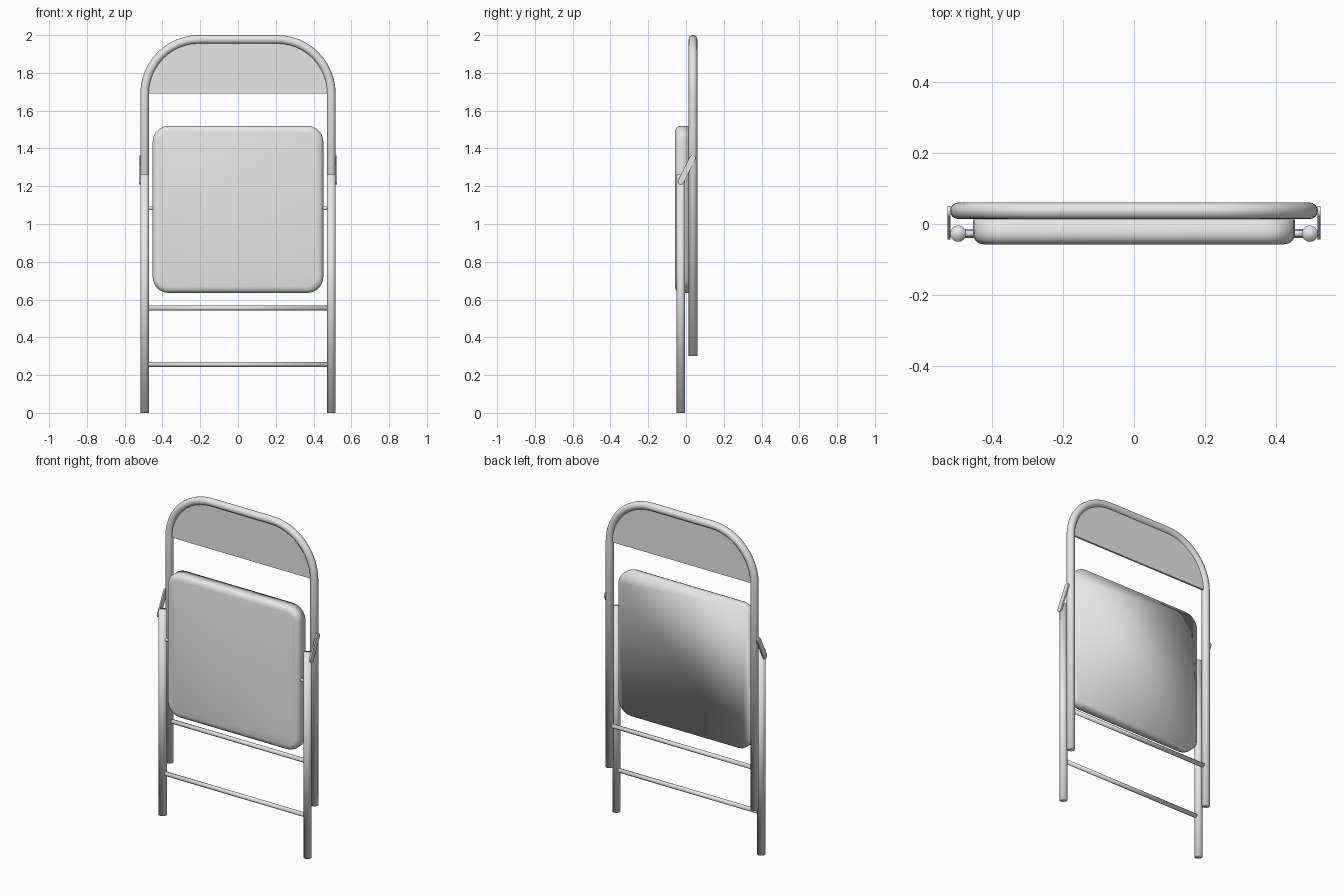
import bpy, bmesh, math
from mathutils import Vector

if "Cube" in bpy.data.objects:
    bpy.data.objects.remove(bpy.data.objects["Cube"], do_unlink=True)

GREY = (0.8, 0.8, 0.8, 1)
metal = bpy.data.materials.new("grey metal")
metal.use_nodes = True
metal.diffuse_color = GREY
metal.node_tree.nodes["Principled BSDF"].inputs["Base Color"].default_value = GREY

LEG_X = 0.494
BACK_Y, FRONT_Y = 0.037, -0.027
TUBE_R = 0.023


def loft(name, rings, smooth=True):
    """Skin closed rings of equal length and cap both ends."""
    bm = bmesh.new()
    loops = [[bm.verts.new(p) for p in ring] for ring in rings]
    n = len(loops[0])
    for a, b in zip(loops, loops[1:]):
        for i in range(n):
            j = (i + 1) % n
            bm.faces.new((a[i], a[j], b[j], b[i]))
    bm.faces.new(loops[0][::-1])
    bm.faces.new(loops[-1])
    bmesh.ops.recalc_face_normals(bm, faces=bm.faces)
    for f in bm.faces:
        f.smooth = smooth
    mesh = bpy.data.meshes.new(name)
    bm.to_mesh(mesh)
    bm.free()
    mesh.materials.append(metal)
    obj = bpy.data.objects.new(name, mesh)
    bpy.context.collection.objects.link(obj)
    return obj


def tube(name, path, y, radius, sides=16):
    """Round tube along (x, z) points at depth y."""
    pts = [Vector((x, y, z)) for x, z in path]
    side = Vector((0, 1, 0))
    rings = []
    for i, p in enumerate(pts):
        t = (pts[min(i + 1, len(pts) - 1)] - pts[max(i - 1, 0)]).normalized()
        n = t.cross(side)
        angles = [2 * math.pi * k / sides for k in range(sides)]
        rings.append([p + radius * (math.cos(a) * n + math.sin(a) * side) for a in angles])
    return loft(name, rings)


def arc(cx, cz, r, start, end, steps):
    angles = [math.radians(start + (end - start) * k / steps) for k in range(steps + 1)]
    return [(cx + r * math.cos(a), cz + r * math.sin(a)) for a in angles]


def rounded_rect(hx, z0, z1, r, steps=5):
    return (arc(hx - r, z1 - r, r, 0, 90, steps) + arc(r - hx, z1 - r, r, 90, 180, steps)
            + arc(r - hx, z0 + r, r, 180, 270, steps) + arc(hx - r, z0 + r, r, 270, 360, steps))


# Back frame: one bent tube
BEND = 0.287
cx, cz = LEG_X - BEND, 1.977 - BEND
arch = arc(cx, cz, BEND, 0, 90, 12) + arc(-cx, cz, BEND, 90, 180, 12)
tube("back_frame", [(LEG_X, 0.3)] + arch + [(-LEG_X, 0.3)], BACK_Y, TUBE_R)

# Backrest panel filling the arch
loft("backrest_panel", [[(x, BACK_Y + d, z) for x, z in arch] for d in (-0.006, 0.006)], False)

# Seat pan with a rounded front edge
layers = [(0.012, 0), (-0.032, 0), (-0.045, 0.005), (-0.054, 0.016), (-0.058, 0.034)]
loft("seat", [[(x, y, z) for x, z in rounded_rect(0.452 - i, 0.635 + i, 1.52 - i, 0.085 - i)]
              for y, i in layers])

# Cross bars
tube("back_cross_bar", [(-LEG_X, 0.555), (LEG_X, 0.555)], BACK_Y, 0.013, 12)
tube("front_cross_bar", [(-LEG_X, 0.257), (LEG_X, 0.257)], FRONT_Y, 0.013, 12)

# Front legs, seat pivots and side links
for s, label in ((1, "left"), (-1, "right")):
    tube(label + "_front_leg", [(s * LEG_X, 0), (s * LEG_X, 1.262)], FRONT_Y, TUBE_R)
    tube(label + "_seat_pivot", [(s * 0.44, 1.083), (s * 0.485, 1.083)], FRONT_Y, 0.01, 10)
    low, high = Vector((FRONT_Y, 1.225)), Vector((BACK_Y - 0.002, 1.348))
    tilt = math.degrees(math.atan2(high.y - low.y, high.x - low.x))
    outline = (arc(*high, 0.016, tilt - 90, tilt + 90, 8)
               + arc(*low, 0.016, tilt + 90, tilt + 270, 8))
    loft(label + "_side_link", [[(s * x, y, z) for y, z in outline] for x in (0.515, 0.524)], False)
